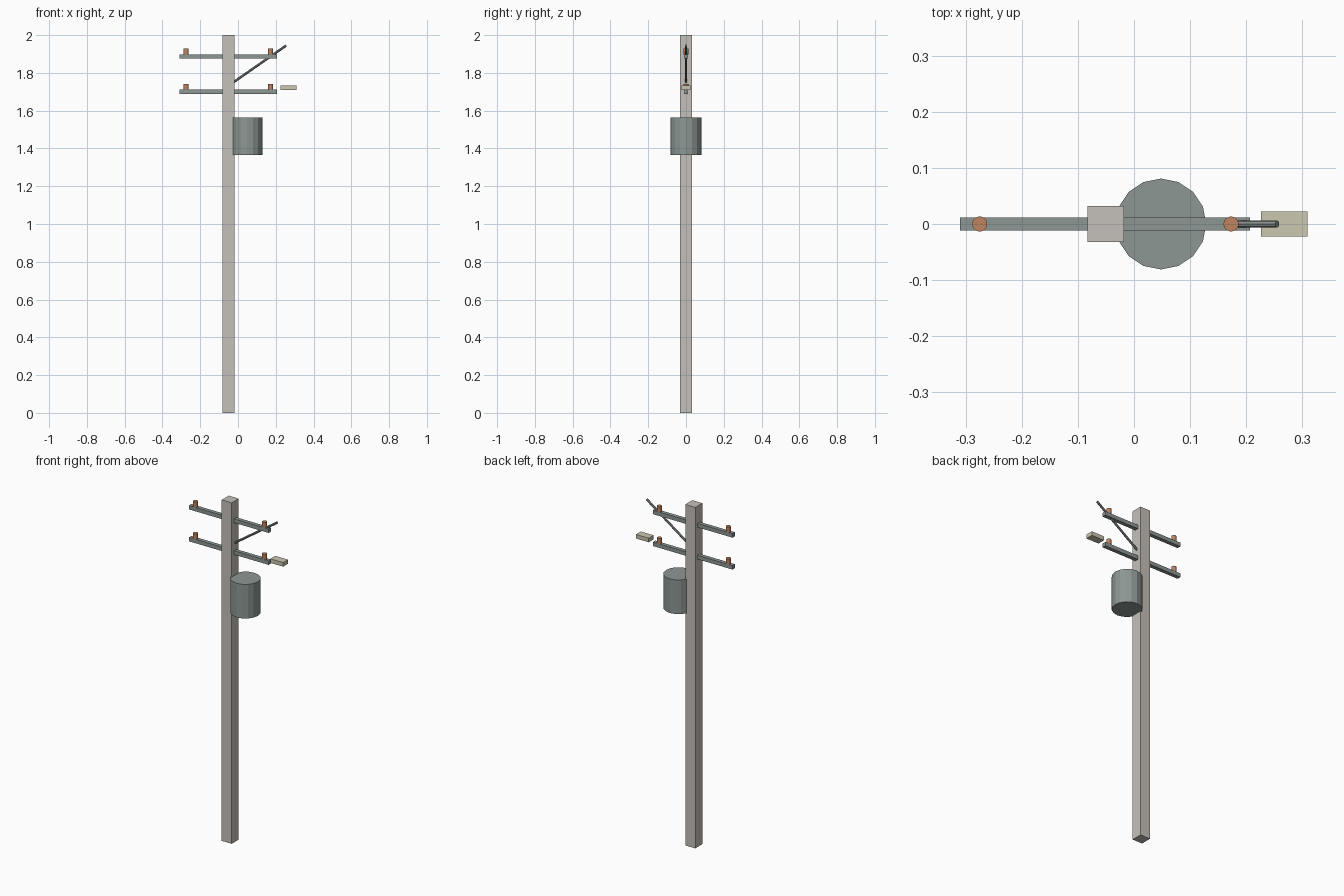
import bpy
from math import atan2, hypot, pi

cube = bpy.data.objects.get("Cube")
if cube:
    bpy.data.objects.remove(cube, do_unlink=True)


def material(name, rgb):
    mat = bpy.data.materials.new(name)
    mat.use_nodes = True
    color = (*rgb, 1)
    mat.diffuse_color = color
    mat.node_tree.nodes["Principled BSDF"].inputs["Base Color"].default_value = color
    return mat


concrete = material("concrete", (0.56, 0.53, 0.49))
steel = material("grey steel", (0.27, 0.31, 0.295))
ceramic = material("brown ceramic", (0.52, 0.23, 0.12))
lamp_cream = material("lamp cream", (0.60, 0.57, 0.44))


def finish(name, mat):
    obj = bpy.context.object
    obj.name = name
    obj.data.materials.append(mat)
    return obj


def box(name, x, z, mat, half_y):
    """Box spanning the x and z ranges, centred on y = 0."""
    bpy.ops.mesh.primitive_cube_add(size=1, location=(sum(x) / 2, 0, sum(z) / 2))
    obj = finish(name, mat)
    obj.scale = (x[1] - x[0], 2 * half_y, z[1] - z[0])
    return obj


def cylinder(name, start, end, radius, sides, mat):
    """Cylinder between two (x, z) points in the plane y = 0."""
    dx, dz = end[0] - start[0], end[1] - start[1]
    bpy.ops.mesh.primitive_cylinder_add(
        vertices=sides, radius=radius, depth=hypot(dx, dz),
        location=((start[0] + end[0]) / 2, 0, (start[1] + end[1]) / 2),
        rotation=(0, pi / 2 - atan2(dz, dx), 0))
    return finish(name, mat)


# Square pole
box("pole", (-0.083, -0.018), (0, 2), concrete, 0.0325)

# Two crossarms, each with a pair of insulators
for level, top in (("upper", 1.898), ("lower", 1.711)):
    box(level + "_crossarm", (-0.31, 0.207), (top - 0.023, top), steel, 0.0115)
    for side, x in (("right", -0.275), ("left", 0.173)):
        cylinder(f"{level}_{side}_insulator", (x, top), (x, top + 0.031),
                 0.0135, 16, ceramic)

# Transformer drum
cylinder("transformer", (0.048, 1.364), (0.048, 1.564), 0.081, 16, steel)

# Sloping lamp bracket and the lamp head
cylinder("lamp_bracket", (-0.022, 1.752), (0.255, 1.945), 0.0065, 8, steel)
box("lamp_head", (0.226, 0.309), (1.709, 1.733), lamp_cream, 0.0225)
